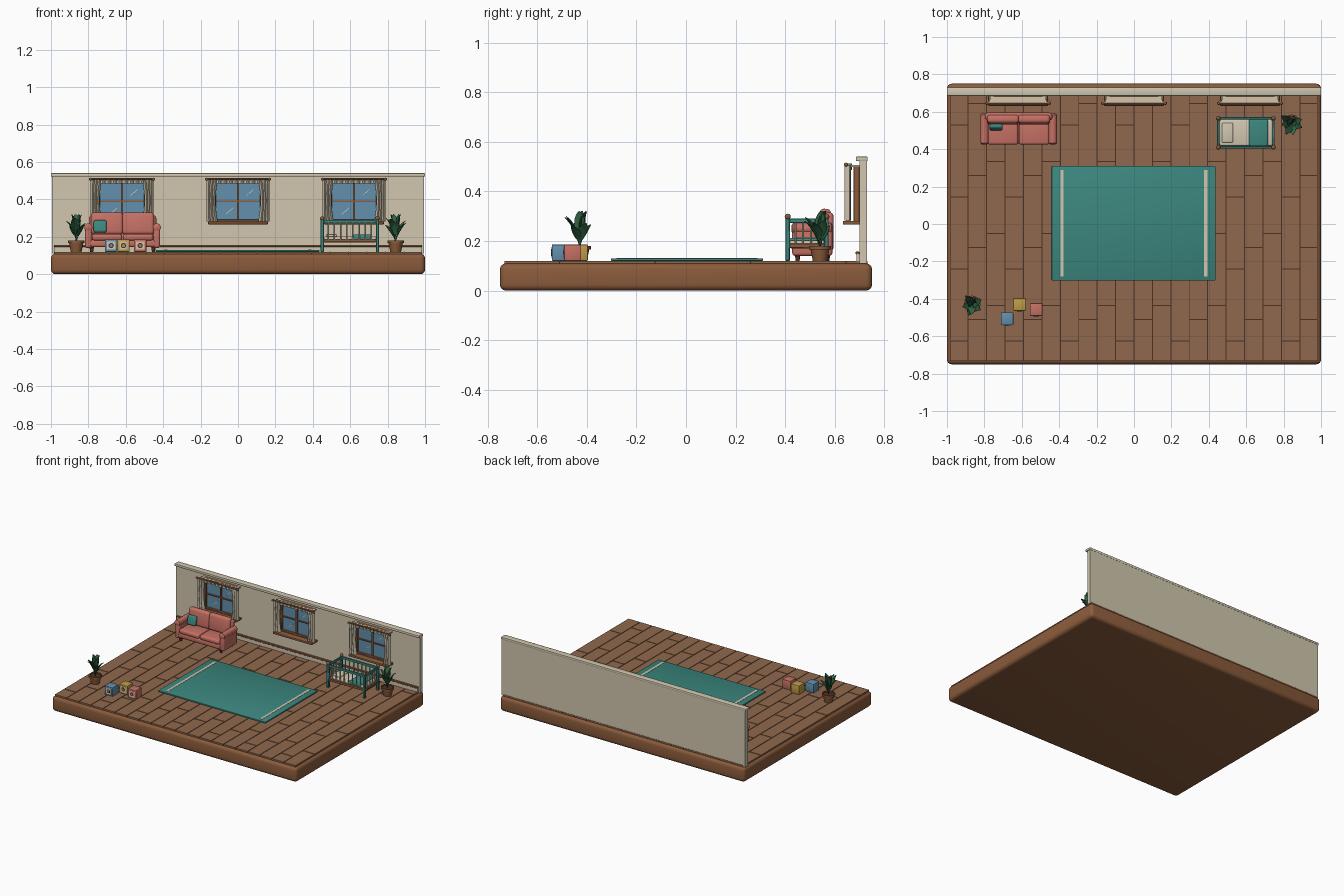
import bpy, bmesh, math, random
from mathutils import Matrix, Vector

random.seed(4)
if "Cube" in bpy.data.objects:
    bpy.data.objects.remove(bpy.data.objects["Cube"], do_unlink=True)


def material(name, *srgb):
    m = bpy.data.materials.new(name)
    m.use_nodes = True
    col = tuple((c / 255) ** 2.2 for c in srgb) + (1,)
    m.diffuse_color = col
    m.node_tree.nodes["Principled BSDF"].inputs["Base Color"].default_value = col
    return m


CREAM = material("cream", 208, 198, 174)
PLANK = material("plank brown", 142, 104, 78)
WOOD = material("wood brown", 138, 92, 62)
DARK = material("dark brown", 78, 52, 38)
TEAL = material("teal", 62, 134, 126)
RED = material("soft red", 196, 112, 100)
BLUE = material("window blue", 98, 142, 172)
YELLOW = material("mustard", 190, 154, 72)
GREEN = material("leaf green", 58, 108, 74)
DEEP = material("deep green", 40, 78, 56)


def finish(name, bm, mat):
    bmesh.ops.recalc_face_normals(bm, faces=bm.faces)
    for f in bm.faces:
        f.smooth = True
    for e in bm.edges:
        e.smooth = len(e.link_faces) == 2 and e.calc_face_angle(0) < math.radians(40)
    me = bpy.data.meshes.new(name)
    bm.to_mesh(me)
    bm.free()
    me.materials.append(mat)
    ob = bpy.data.objects.new(name, me)
    bpy.context.collection.objects.link(ob)
    return ob


def box(name, xs, ys, zs, mat, bevel=0, seg=3, tilt=0):
    """Box spanning three (low, high) ranges, with optional rounded edges."""
    bm = bmesh.new()
    bmesh.ops.create_cube(bm, size=1)
    size = [b - a for a, b in (xs, ys, zs)]
    mid = [(a + b) / 2 for a, b in (xs, ys, zs)]
    bmesh.ops.scale(bm, vec=size, verts=bm.verts)
    if bevel:
        bmesh.ops.bevel(bm, geom=bm.edges[:], offset=bevel, segments=seg,
                        profile=0.5, affect="EDGES")
    bm.transform(Matrix.Translation(mid) @ Matrix.Rotation(tilt, 4, "X"))
    return finish(name, bm, mat)


def lathe(name, profile, centre, mat, axis="Z", n=16):
    """Spin (radius, height) pairs about an axis through the centre."""
    bm = bmesh.new()
    rings = [[bm.verts.new((r * math.cos(k * math.tau / n), r * math.sin(k * math.tau / n), h))
              for k in range(n)] for r, h in profile]
    for a, b in zip(rings, rings[1:]):
        for k in range(n):
            bm.faces.new((a[k], a[(k + 1) % n], b[(k + 1) % n], b[k]))
    bm.faces.new(rings[0])
    bm.faces.new(rings[-1])
    turn = {"Z": Matrix(), "X": Matrix.Rotation(math.pi / 2, 4, "Y"),
            "Y": Matrix.Rotation(math.pi / 2, 4, "X")}[axis]
    bm.transform(Matrix.Translation(centre) @ turn)
    return finish(name, bm, mat)


def ball(name, centre, r, mat):
    bm = bmesh.new()
    bmesh.ops.create_uvsphere(bm, u_segments=12, v_segments=8, radius=r)
    bm.transform(Matrix.Translation(centre))
    return finish(name, bm, mat)


# Base and plank floor
F = 0.12
box("base_slab", (-1, 1), (-.75, .75), (0, .11), WOOD, .025, 4)
box("floor_gaps", (-.982, .982), (-.732, .732), (.1, .115), DARK)
rows, step, gap = 20, .0985, .0025
for i in range(rows):
    x = -.985 + i * step
    first = (.26, .335, .145)[(i + 2) % 3]
    cuts = [-.735] + [y for y in (first + .385 * k for k in range(-4, 3)) if -.7 < y < .7] + [.735]
    for a, b in zip(cuts, cuts[1:]):
        box("floor_plank", (x + gap, x + step - gap), (a + gap, b - gap), (.1, F), PLANK)

# Wall with cap and skirting
box("wall", (-.995, .995), (.7, .73), (.11, .525), CREAM)
box("wall_cap", (-1, 1), (.685, .732), (.522, .54), CREAM, .004, 2)
box("skirting", (-.985, .985), (.687, .7), (F, .148), CREAM)
box("skirting_trim", (-.985, .985), (.684, .7), (.146, .157), WOOD, .002, 1)


def curtain(name, x0, x1, z0, z1, y, waves):
    """Wavy cloth panel pinched slightly towards the bottom third."""
    bm = bmesh.new()
    cols, levels = waves * 6, 6
    grid = []
    for j in range(levels + 1):
        t = j / levels
        squeeze = 1 - .22 * math.sin(math.pi * t) if z1 - z0 > .1 else 1
        outer = x0 if abs(x0 - round(x0 / .62) * .62) > abs(x1 - round(x1 / .62) * .62) else x1
        row = []
        for i in range(cols + 1):
            u = i / cols
            px = outer + (x0 + (x1 - x0) * u - outer) * squeeze
            row.append(bm.verts.new((px, y + .009 * math.cos(u * waves * math.tau), z0 + (z1 - z0) * t)))
        grid.append(row)
    for a, b in zip(grid, grid[1:]):
        for i in range(cols):
            bm.faces.new((a[i], a[i + 1], b[i + 1], b[i]))
    ob = finish(name, bm, CREAM)
    mod = ob.modifiers.new("thickness", "SOLIDIFY")
    mod.thickness, mod.offset = .008, 0


# Three windows
for cx in (-.62, 0, .62):
    box("window_glass", (cx - .13, cx + .13), (.69, .699), (.28, .495), BLUE)
    for s in (-1, 1):
        edge = cx + s * .128
        box("window_side", (edge - .011, edge + .011), (.675, .7), (.275, .505), WOOD, .003, 1)
        curtain("curtain", *sorted((cx + s * .165, cx + s * .112)), .282, .505, .652, 3)
        ball("rod_end", (cx + s * .168, .645, .508), .008, WOOD)
        for k in (0, 1):   # glints on the panes
            gx, gz = cx + s * .055 + k * .018, .33 + .1 * (s > 0) + k * .015
            ob = box("pane_glint", (-.014, .014), (-.001, .001), (-.0015, .0015), CREAM)
            ob.matrix_world = Matrix.Translation((gx, .688, gz)) @ Matrix.Rotation(-.8, 4, "Y")
    for z in (.283, .497):
        box("window_rail", (cx - .135, cx + .135), (.675, .7), (z - .009, z + .009), WOOD, .003, 1)
    box("window_mullion", (cx - .005, cx + .005), (.68, .7), (.28, .495), WOOD)
    box("window_crossbar", (cx - .125, cx + .125), (.682, .7), (.385, .393), WOOD)
    box("window_sill", (cx - .16, cx + .16), (.632, .7), (.266, .281), WOOD, .004, 2)
    curtain("valance", cx - .15, cx + .15, .486, .512, .656, 10)
    box("valance_top", (cx - .15, cx + .15), (.65, .7), (.498, .506), CREAM)
    lathe("curtain_rod", [(.005, -.168), (.005, .168)], (cx, .645, .51), WOOD, "X", 8)

# Rug
box("rug", (-.44, .436), (-.302, .31), (F, .13), TEAL, .003, 2)
for x in (-.385, .383):
    box("rug_stripe", (x - .009, x + .009), (-.28, .288), (.128, .1315), CREAM)

# Sofa
SX = -.617
box("sofa_frame", (SX - .19, SX + .19), (.43, .59), (.145, .185), RED, .012)
box("sofa_back", (SX - .18, SX + .18), (.555, .595), (.16, .315), RED, .015)
for s in (-1, 1):
    a = SX + s * .183
    box("sofa_arm", (a - .018, a + .018), (.428, .59), (.14, .25), RED, .012)
    lathe("sofa_arm_roll", [(.014, -.082), (.022, -.076), (.022, .076), (.014, .082)],
          (a, .508, .25), RED, "Y")
    c = SX + s * .083
    box("seat_cushion", (c - .081, c + .081), (.424, .556), (.18, .215), RED, .013)
    box("back_cushion", (c - .085, c + .085), (.535, .58), (.212, .33), RED, .016, 3, -.1)
    for y in (.45, .57):
        lathe("sofa_leg", [(.008, 0), (.013, .03)], (SX + s * .165, y, F), DARK, n=10)
box("throw_pillow", (-.772, -.702), (.505, .53), (.222, .29), TEAL, .011, 3, -.25)

# Crib
X0, X1, Y0, Y1 = .45, .746, .41, .566
for x in (X0, X1):
    for y in (Y0, Y1):
        box("crib_post", (x - .009, x + .009), (y - .009, y + .009), (F, .292), TEAL, .003, 1)
        ball("crib_knob", (x, y, .298), .012, WOOD)
    for z, m in ((.282, TEAL), (.18, WOOD)):
        box("crib_end_rail", (x - .006, x + .006), (Y0, Y1), (z - .009, z + .009), m, .002, 1)
    for k in range(1, 5):
        y = Y0 + (Y1 - Y0) * k / 5
        lathe("crib_end_spindle", [(.004, .18), (.004, .28)], (x, y, 0), CREAM, n=8)
for y in (Y0, Y1):
    for z, m in ((.282, TEAL), (.18, WOOD)):
        box("crib_side_rail", (X0, X1), (y - .006, y + .006), (z - .009, z + .009), m, .002, 1)
    for k in range(1, 9):
        x = X0 + (X1 - X0) * k / 9
        lathe("crib_spindle", [(.004, .18), (.004, .28)], (x, y, 0), CREAM, n=8)
box("crib_mattress", (X0 + .008, X1 - .006), (Y0 + .008, Y1 - .008), (.17, .202), CREAM, .008)
box("crib_blanket", (.615, .716), (Y0 + .007, Y1 - .007), (.175, .212), TEAL, .008)
box("crib_pillow", (.47, .53), (.435, .54), (.198, .214), CREAM, .007)

# Toy blocks with a framed ring on the front
for x, y, m in ((-.678, -.507, BLUE), (-.612, -.43, YELLOW), (-.523, -.457, RED)):
    box("toy_block", (x - .033, x + .033), (y - .034, y + .034), (F, F + .066), m, .004, 2)
    face = y - .034
    box("block_panel", (x - .022, x + .022), (face - .002, face), (F + .011, F + .055), CREAM)
    for r, d, col in ((.014, .003, DARK), (.008, .004, m)):
        lathe("block_ring", [(r, 0), (r, d)], (x, face, F + .033), col, "Y")


def leaf(name, base, angle, reach, height, width, mat):
    """Stem widening into a creased, arching blade."""
    bm = bmesh.new()
    out = Vector((math.cos(angle), math.sin(angle), 0))
    side = Vector((-out.y, out.x, 0))
    rows, n = [], 10
    for i in range(n + 1):
        t = i / n
        blade = max(0, (t - .3) / .7)
        w = .002 + width * math.sin(math.pi * min(blade, .98) ** .85)
        p = Vector(base) + out * reach * t ** 1.4 + Vector((0, 0, height * (t - .12 * t ** 4)))
        lift = (out * -.25 + Vector((0, 0, .15))) * w
        rows.append([bm.verts.new(q) for q in (p - side * w + lift, p, p + side * w + lift)])
    for a, b in zip(rows, rows[1:]):
        for k in (0, 1):
            bm.faces.new((a[k], a[k + 1], b[k + 1], b[k]))
    ob = finish(name, bm, mat)
    ob.modifiers.new("thickness", "SOLIDIFY").thickness = .002


# Potted plants
for px, py in ((-.865, -.428), (.843, .54)):
    lathe("plant_pot", [(.029, 0), (.038, .046), (.045, .046), (.045, .06), (.038, .06), (.037, .052)],
          (px, py, F), WOOD, n=20)
    lathe("pot_soil", [(.037, 0), (.037, .004)], (px, py, F + .05), DARK)
    for k in range(10):
        ang = k * 2.4 + random.uniform(-.2, .2)
        inner = k % 3 == 0
        leaf("plant_leaf", (px, py, F + .05), ang, .028 if inner else random.uniform(.05, .068),
             .17 if inner else random.uniform(.1, .15), .019, DEEP if k % 2 else GREEN)
